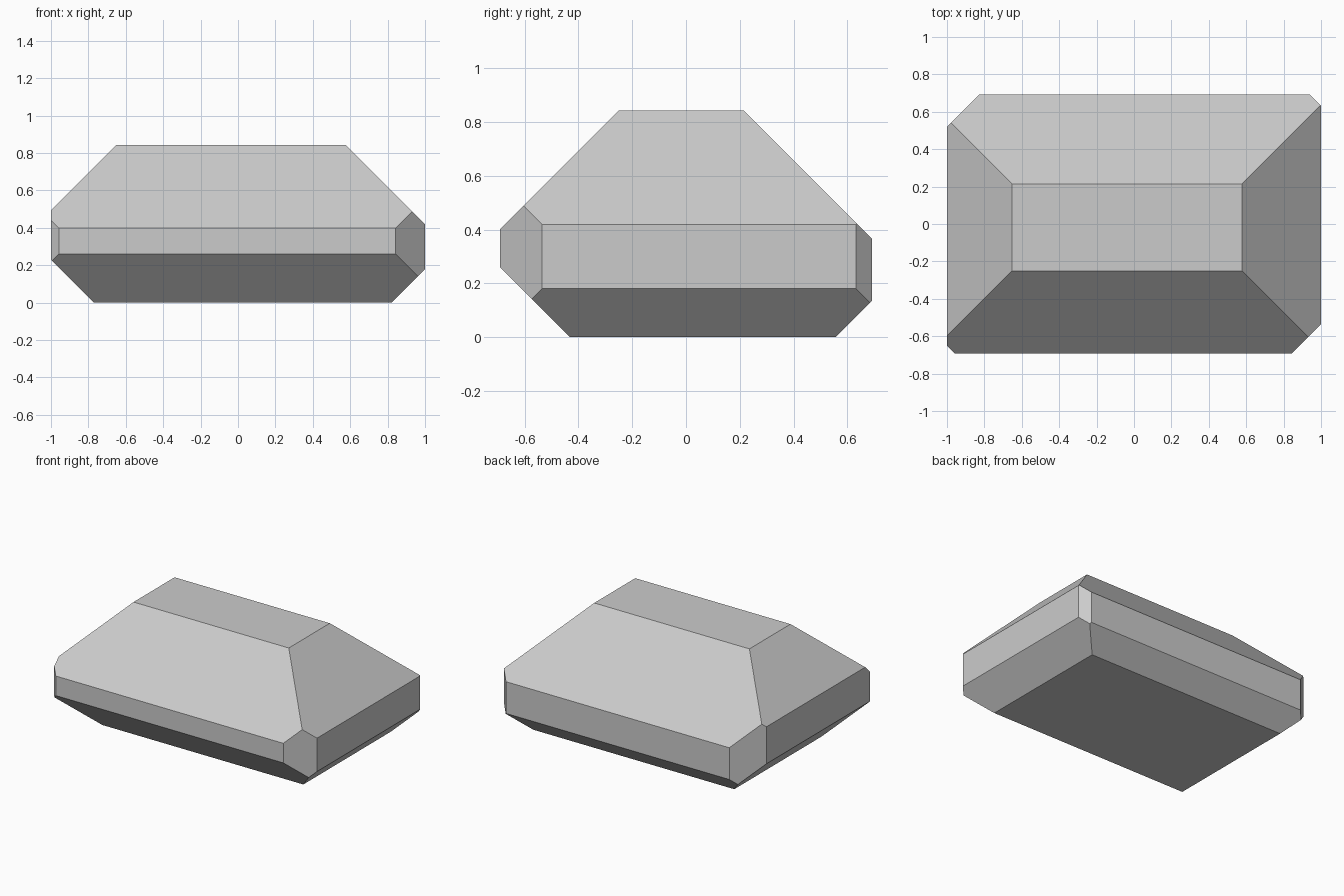
import bpy, bmesh
from mathutils import Matrix, Vector

if "Cube" in bpy.data.objects:
    bpy.data.objects.remove(bpy.data.objects["Cube"])

HALF_X, HALF_Y, HEIGHT = 1.0, 0.692, 0.842

# Bevel planes: (direction, offset), keeping points where direction . p <= offset
BEVELS = [
    # top edges
    ((-1, 0, 1), 1.494), ((1, 0, 1), 1.419), ((0, -1, 1), 1.092), ((0, 1, 1), 1.056),
    # bottom edges
    ((-1, 0, -1), 0.771), ((1, 0, -1), 0.820), ((0, -1, -1), 0.432), ((0, 1, -1), 0.555),
    # upright corners
    ((-1, 1, 0), 1.519), ((1, 1, 0), 1.632), ((-1, -1, 0), 1.650), ((1, -1, 0), 1.535),
]

# Starting block
bm = bmesh.new()
size = Matrix.Diagonal((2 * HALF_X, 2 * HALF_Y, HEIGHT, 1))
bmesh.ops.create_cube(bm, size=1, matrix=Matrix.Translation((0, 0, HEIGHT / 2)) @ size)

# Slice each edge off at 45 degrees and cap the cut
for direction, offset in BEVELS:
    n = Vector(direction)
    bmesh.ops.bisect_plane(bm, geom=bm.verts[:] + bm.edges[:] + bm.faces[:], dist=1e-5,
                           plane_co=n * offset / n.length_squared, plane_no=n,
                           clear_outer=True)
    rim = [e for e in bm.edges if e.is_boundary]
    bmesh.ops.holes_fill(bm, edges=rim, sides=0)

bmesh.ops.recalc_face_normals(bm, faces=bm.faces[:])

mesh = bpy.data.meshes.new("faceted_block")
bm.to_mesh(mesh)
bm.free()
block = bpy.data.objects.new("faceted_block", mesh)
bpy.context.collection.objects.link(block)
